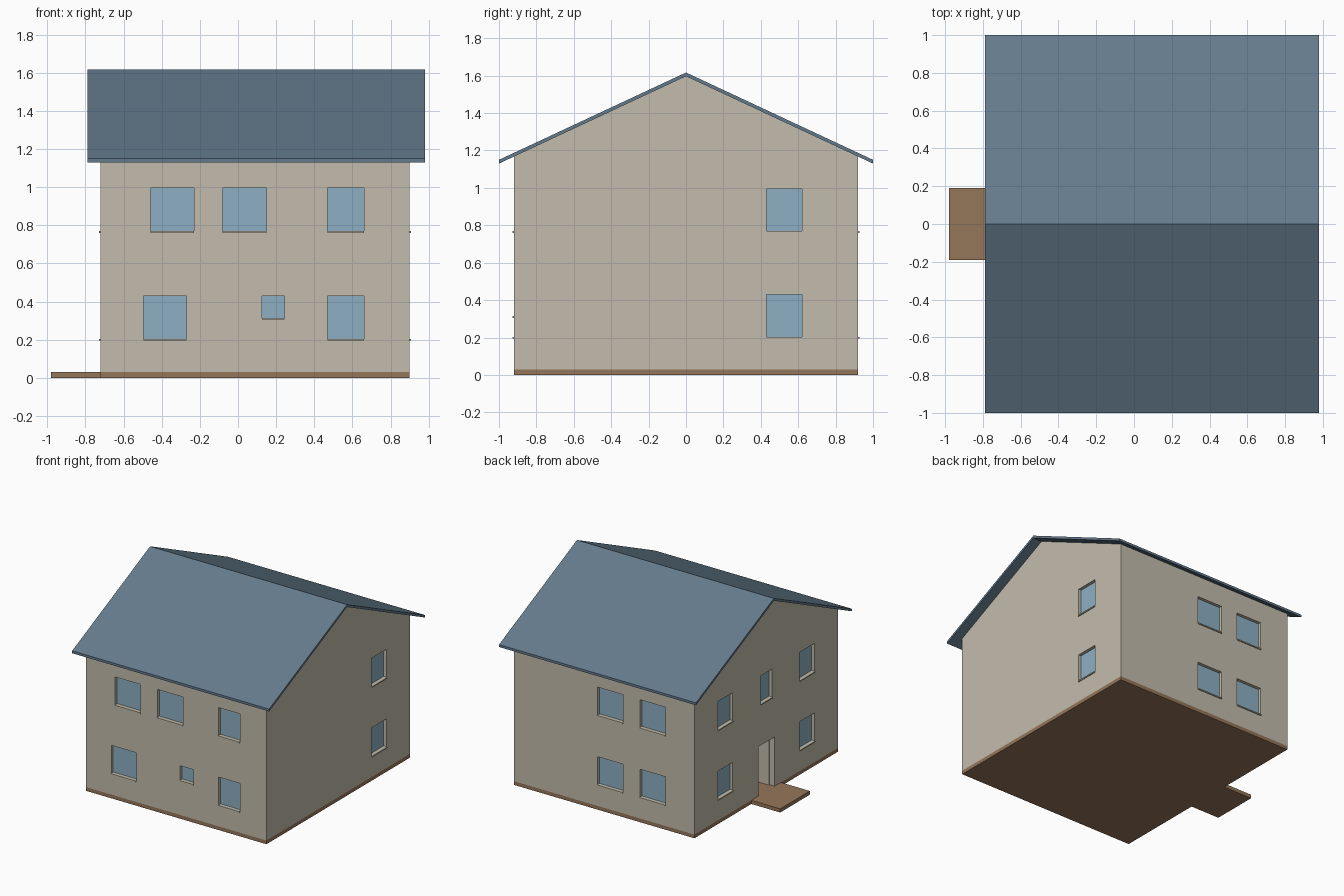
import bpy, bmesh
from mathutils import Vector

if "Cube" in bpy.data.objects:
    bpy.data.objects.remove(bpy.data.objects["Cube"])


def material(name, rgb):
    m = bpy.data.materials.new(name)
    m.diffuse_color = (*rgb, 1)
    m.use_nodes = True
    m.node_tree.nodes["Principled BSDF"].inputs["Base Color"].default_value = m.diffuse_color
    return m


PLASTER = material("plaster", (0.545, 0.503, 0.413))
TILE = material("roof_tile", (0.127, 0.198, 0.266))
WOOD = material("floor_wood", (0.30, 0.18, 0.102))
GLASS = material("glass", (0.27, 0.43, 0.55))

X0, X1, Y = -0.72, 0.90, 0.92      # outer wall faces
T = 0.045                          # wall thickness


def make_object(name, bm, mat=None):
    bmesh.ops.recalc_face_normals(bm, faces=bm.faces)
    me = bpy.data.meshes.new(name)
    bm.to_mesh(me)
    bm.free()
    if mat:
        me.materials.append(mat)
    ob = bpy.data.objects.new(name, me)
    bpy.context.collection.objects.link(ob)
    return ob


def add_box(bm, lo, hi):
    lo, hi = Vector(lo), Vector(hi)
    vs = bmesh.ops.create_cube(bm, size=1)["verts"]
    for v in vs:
        v.co = (lo + hi) / 2 + v.co * (hi - lo)


def box(name, lo, hi, mat=None):
    bm = bmesh.new()
    add_box(bm, lo, hi)
    return make_object(name, bm, mat)


def prism(name, profile, xa, xb, mat):
    # extrude a (y, z) outline along x
    bm = bmesh.new()
    face = bm.faces.new([bm.verts.new((xa, y, z)) for y, z in profile])
    ext = bmesh.ops.extrude_face_region(bm, geom=[face])["geom"]
    for v in ext:
        if isinstance(v, bmesh.types.BMVert):
            v.co.x = xb
    return make_object(name, bm, mat)


def on_wall(side, a0, a1, d0, d1, z0, z1):
    # box limits from a span along a wall and distances outward from its face
    if side in ("front", "back"):
        s = -1 if side == "front" else 1
        p, q = sorted((s * (Y + d0), s * (Y + d1)))
        return (a0, p, z0), (a1, q, z1)
    if side == "left":
        p, q = X0 - d1, X0 - d0
    else:
        p, q = X1 + d0, X1 + d1
    return (p, a0, z0), (q, a1, z1)


def cut(target, cutter):
    mod = target.modifiers.new("cut", "BOOLEAN")
    mod.operation = "DIFFERENCE"
    mod.solver = "EXACT"
    mod.object = cutter
    cutter.hide_render = True
    bpy.context.view_layer.objects.active = target
    bpy.ops.object.modifier_apply(modifier=mod.name)
    bpy.data.objects.remove(cutter)


# Window list: side, span along wall, sill and head heights
LOW, HIGH = (0.20, 0.43), (0.765, 0.995)
COL_A, COL_B = (-0.46, -0.23), (-0.08, 0.15)
windows = [("front", (-0.495, -0.27), LOW), ("front", (0.125, 0.245), (0.31, 0.43)),
           ("front", (0.47, 0.66), LOW), ("front", (0.47, 0.66), HIGH),
           ("front", COL_A, HIGH), ("front", COL_B, HIGH),
           ("left", (-0.075, 0.075), HIGH)]
for level in (LOW, HIGH):
    windows += [("back", COL_A, level), ("back", COL_B, level),
                ("right", (0.43, 0.62), level),
                ("left", (0.43, 0.62), level), ("left", (-0.62, -0.43), level)]

# Outer walls with gables
eave, ridge = 1.13, 1.597
wall_top = ridge - (ridge - eave) * Y
walls = prism("walls", [(-Y, 0.03), (Y, 0.03), (Y, wall_top), (0, ridge), (-Y, wall_top)],
              X0, X1, PLASTER)
cut(walls, box("hollow", (X0 + T, T - Y, -1), (X1 - T, Y - T, 3)))

# Window and door openings
bm = bmesh.new()
for side, (a0, a1), (z0, z1) in windows:
    add_box(bm, *on_wall(side, a0, a1, -0.08, 0.05, z0, z1))
add_box(bm, *on_wall("left", -0.11, 0.10, -0.08, 0.05, 0.0, 0.43))
cut(walls, make_object("openings", bm))

# Panes and sills
for i, (side, (a0, a1), (z0, z1)) in enumerate(windows, 1):
    box(f"{side}_window_pane_{i}", *on_wall(side, a0, a1, -0.035, -0.025, z0, z1), GLASS)
    box(f"{side}_window_sill_{i}",
        *on_wall(side, a0, a1, -0.025, 0.008, z0 - 0.005, z0 + 0.004), PLASTER)

# Roof: one folded slab
prism("roof", [(-1, eave), (0, ridge), (1, eave), (1, eave + 0.02),
               (0, ridge + 0.02), (-1, eave + 0.02)], -0.79, 0.98, TILE)

# Ground slab and door step
box("ground_slab", (X0, -Y, 0), (X1, Y, 0.03), WOOD)
box("door_step", (-0.98, -0.19, 0), (X0, 0.19, 0.03), WOOD)

# Upper floor and ground floor partitions
box("upper_floor", (X0 + T, T - Y, 0.57), (X1 - T, Y - T, 0.60), WOOD)
partitions = [("hall_back_wall", (X0 + T, 0.18), (0.43, 0.20)),
              ("hall_front_wall", (X0 + T, -0.13), (-0.42, -0.10)),
              ("back_room_wall", (0.42, 0.20), (0.45, Y - T)),
              ("front_room_wall", (0.42, -0.43), (0.44, -0.10))]
for name, lo, hi in partitions:
    box(name, (*lo, 0.03), (*hi, 0.57), PLASTER)
